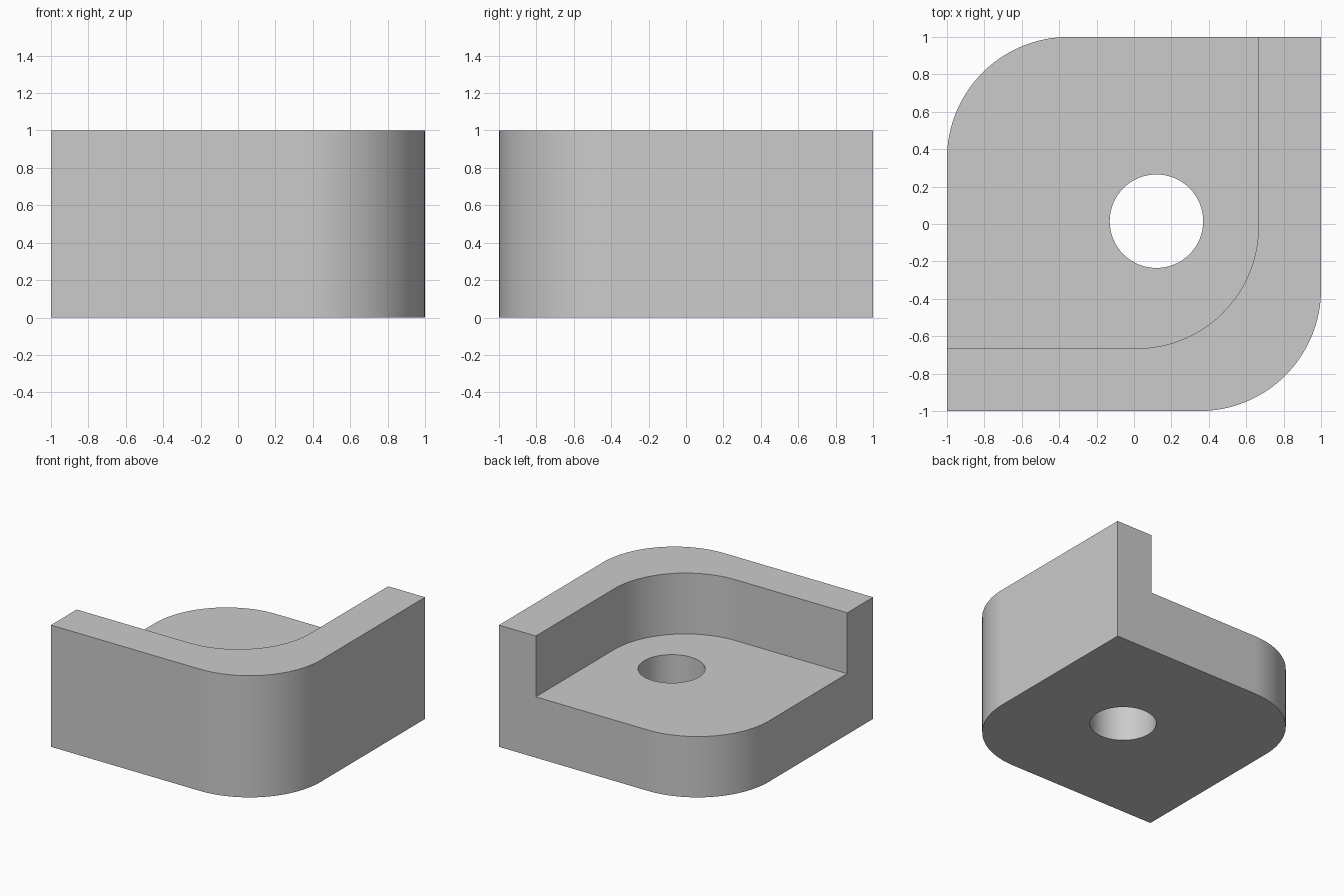
import bpy, bmesh, math

cube = bpy.data.objects.get("Cube")
if cube:
    bpy.data.objects.remove(cube, do_unlink=True)

THICK = 0.335   # wall thickness
RADIUS = 0.65   # corner rounding
FLOOR = 0.5     # height of the base plate

grey = bpy.data.materials.new("plain grey")
grey.use_nodes = True
colour = (0.6, 0.6, 0.6, 1)
grey.diffuse_color = colour
grey.node_tree.nodes["Principled BSDF"].inputs["Base Color"].default_value = colour


def arc(cx, cy, r, start, end, steps=32):
    """Points along an arc, angles in degrees."""
    angles = [math.radians(start + (end - start) * i / steps) for i in range(steps + 1)]
    return [(cx + r * math.cos(a), cy + r * math.sin(a)) for a in angles]


def prism(name, outline, z0, z1):
    """Extrude a closed counter-clockwise outline from z0 to z1."""
    bm = bmesh.new()
    face = bm.faces.new([bm.verts.new((x, y, z0)) for x, y in outline])
    top = bmesh.ops.extrude_face_region(bm, geom=[face])["geom"]
    verts = [v for v in top if isinstance(v, bmesh.types.BMVert)]
    bmesh.ops.translate(bm, verts=verts, vec=(0, 0, z1 - z0))
    bmesh.ops.recalc_face_normals(bm, faces=bm.faces)
    mesh = bpy.data.meshes.new(name)
    bm.to_mesh(mesh)
    bm.free()
    mesh.materials.append(grey)
    obj = bpy.data.objects.new(name, mesh)
    bpy.context.collection.objects.link(obj)
    return obj


# Body: square block with two opposite rounded corners
c = 1 - RADIUS
body = prism("corner_bracket",
             [(-1, -1)] + arc(c, -c, RADIUS, -90, 0)
             + [(1, 1)] + arc(-c, c, RADIUS, 90, 180), 0, 1)

# Pocket: leaves the L-shaped wall along the front and left sides
p = 1 - THICK
pocket = prism("pocket_cutter",
               [(-1.5, -p)] + arc(p - RADIUS, RADIUS - p, RADIUS, -90, 0)
               + [(p, 1.5), (-1.5, 1.5)], FLOOR, 1.5)

# Hole through the base plate
hole = prism("hole_cutter", arc(0.12, 0.015, 0.25, 0, 360, 64)[:-1], -0.5, 1.5)

bpy.context.view_layer.objects.active = body
body.select_set(True)
for cutter in (pocket, hole):
    mod = body.modifiers.new(cutter.name, "BOOLEAN")
    mod.operation = "DIFFERENCE"
    mod.solver = "EXACT"
    mod.object = cutter
    bpy.ops.object.modifier_apply(modifier=mod.name)
    bpy.data.objects.remove(cutter, do_unlink=True)

bpy.ops.object.shade_smooth_by_angle(angle=math.radians(30))
